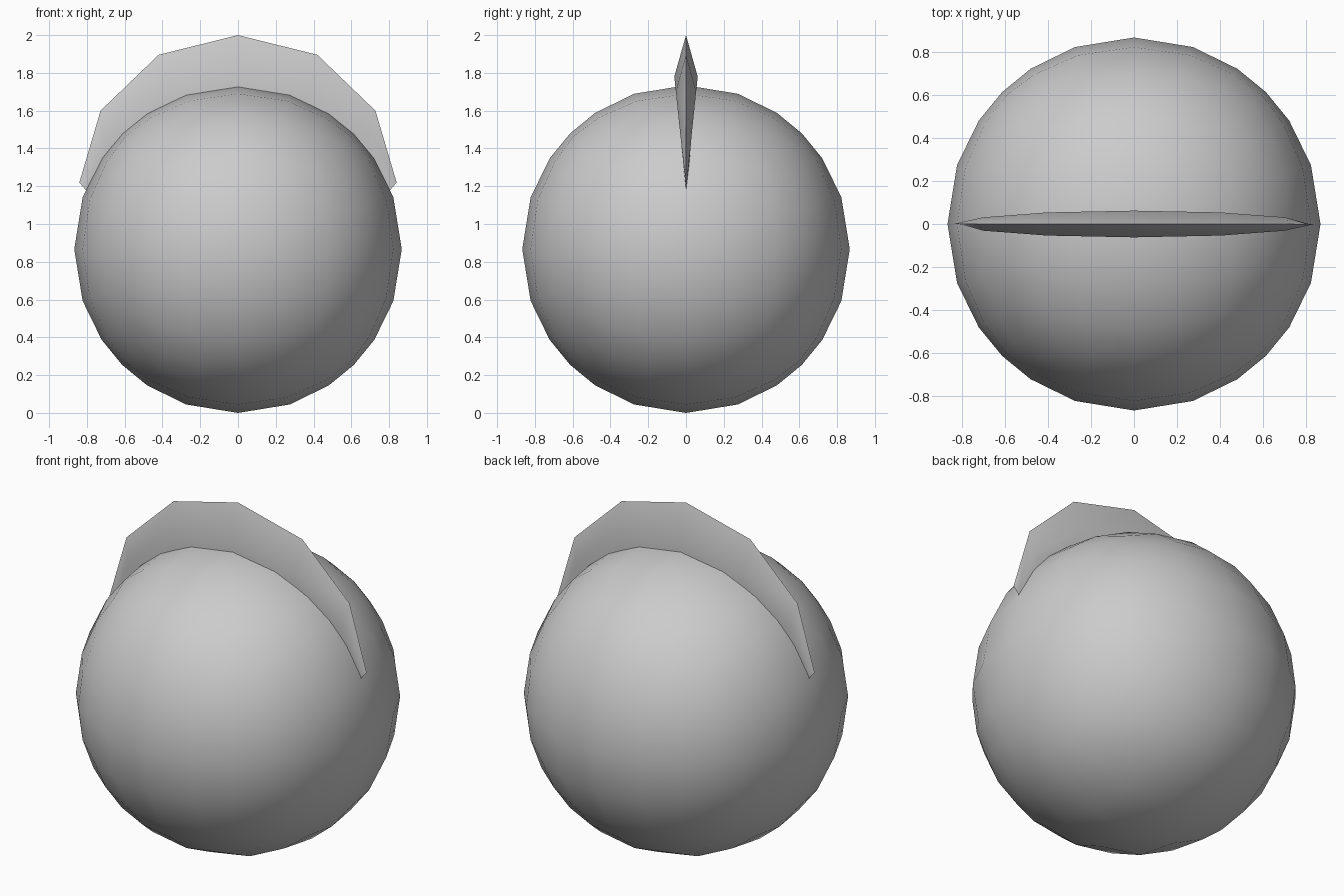
import bpy, bmesh
from math import sin, cos, radians
from mathutils import Vector

if "Cube" in bpy.data.objects:
    bpy.data.objects.remove(bpy.data.objects["Cube"])


def finish(bm, name):
    bmesh.ops.recalc_face_normals(bm, faces=bm.faces[:])
    mesh = bpy.data.meshes.new(name)
    bm.to_mesh(mesh)
    bm.free()
    obj = bpy.data.objects.new(name, mesh)
    bpy.context.collection.objects.link(obj)
    bpy.ops.object.select_all(action='DESELECT')
    obj.select_set(True)
    bpy.context.view_layer.objects.active = obj
    bpy.ops.object.shade_smooth_by_angle(angle=radians(40))
    return obj


# Round body: a cube with six divisions per edge, pushed out to a sphere
R = 0.867
bm = bmesh.new()
bmesh.ops.create_cube(bm, size=2)
bmesh.ops.subdivide_edges(bm, edges=bm.edges[:], cuts=5, use_grid_fill=True)
for v in bm.verts:
    v.co = v.co.normalized() * R + Vector((0, 0, R))
finish(bm, "round_body")

# Crest: diamond section swept over the top, thinning to both tips
bm = bmesh.new()
rings = []
for i in range(-3, 4):
    s, c = sin(radians(30 * i)), cos(radians(30 * i))
    if abs(i) == 3:
        c = 0.0
    outer = (0.84 * s, 0, 1.22 + 0.78 * c if abs(i) != 2 else 1.60)
    mid_x, mid_z, w = 0.81 * s, 1.185 + 0.595 * c, 0.062 * c
    inner = (0.77 * s, 0, 1.13 + 0.38 * c)
    section = [outer, (mid_x, w, mid_z), inner, (mid_x, -w, mid_z)]
    rings.append([bm.verts.new(p) for p in section])
for a, b in zip(rings, rings[1:]):
    for k in range(4):
        n = (k + 1) % 4
        bm.faces.new((a[k], a[n], b[n], b[k]))
bmesh.ops.remove_doubles(bm, verts=bm.verts[:], dist=0.0005)
finish(bm, "crest")
